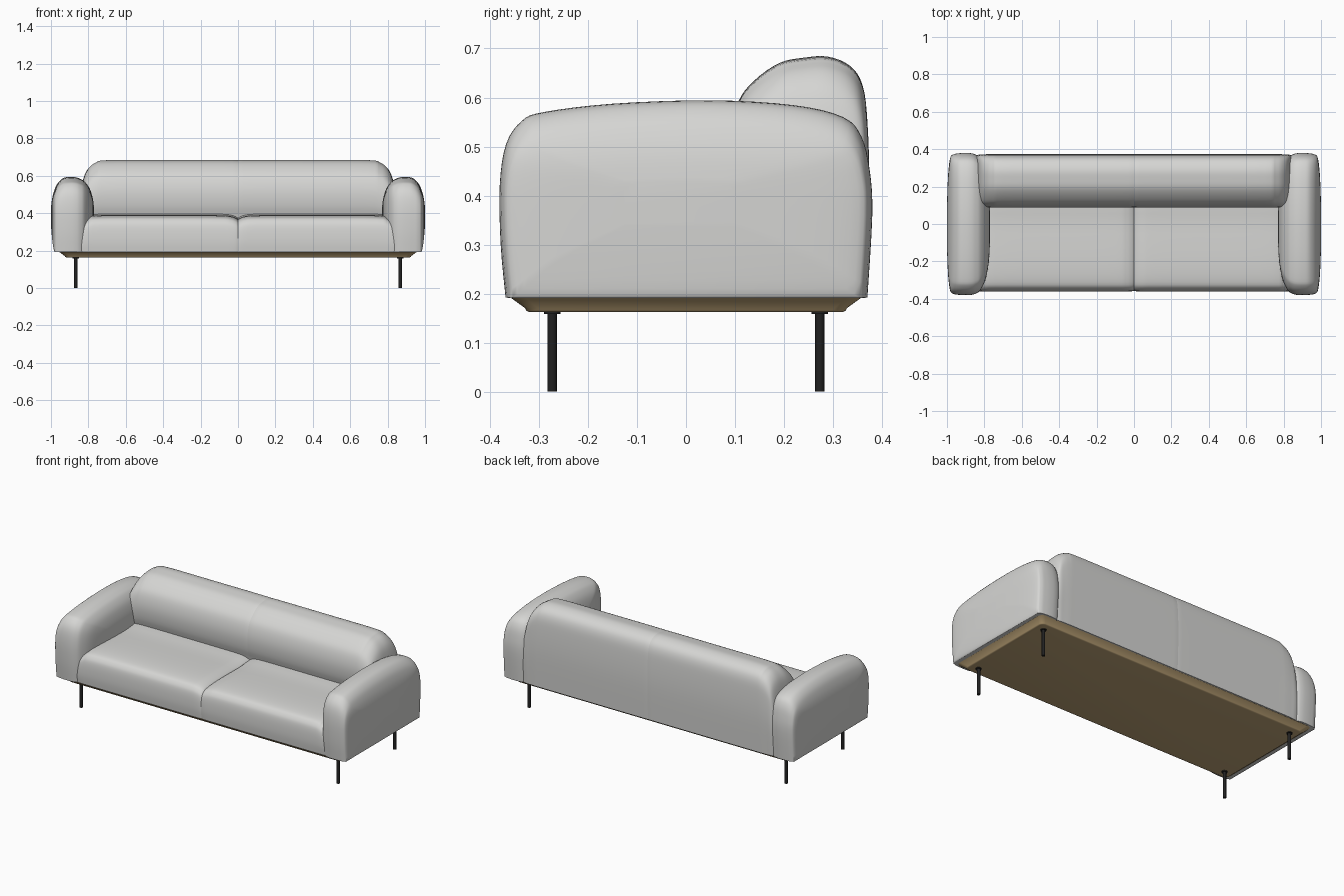
import bpy, bmesh
from mathutils import Vector, Matrix

cube = bpy.data.objects.get("Cube")
if cube:
    bpy.data.objects.remove(cube, do_unlink=True)


def material(name, rgb):
    m = bpy.data.materials.new(name)
    m.use_nodes = True
    m.diffuse_color = (*rgb, 1)
    m.node_tree.nodes["Principled BSDF"].inputs["Base Color"].default_value = (*rgb, 1)
    return m


fabric = material("pale grey fabric", (0.67, 0.67, 0.655))
wood = material("oak wood", (0.5, 0.36, 0.18))
metal = material("black metal", (0.015, 0.015, 0.015))


def finish(name, bm, mat, angle=0.7):
    bmesh.ops.recalc_face_normals(bm, faces=bm.faces)
    mesh = bpy.data.meshes.new(name)
    bm.to_mesh(mesh)
    bm.free()
    mesh.materials.append(mat)
    ob = bpy.data.objects.new(name, mesh)
    bpy.context.collection.objects.link(ob)
    bpy.ops.object.select_all(action="DESELECT")
    ob.select_set(True)
    bpy.context.view_layer.objects.active = ob
    bpy.ops.object.shade_smooth_by_angle(angle=angle)
    return ob


def spline(points, steps):
    """Smooth open curve through points of any dimension."""
    p = [points[0]] + list(points) + [points[-1]]
    out = []
    for a, b, c, d in zip(p, p[1:], p[2:], p[3:]):
        for i in range(steps):
            t = i / steps
            out.append([0.5 * (2 * q + (r - o) * t + (2 * o - 5 * q + 4 * r - s) * t * t
                               + (3 * q - o - 3 * r + s) * t ** 3)
                        for o, q, r, s in zip(a, b, c, d)])
    return out + [list(points[-1])]


def cushion(name, outline, rows, centre, side):
    """Loft a (y, z) outline along x; rows are x, y scale, top scale, bottom scale."""
    cy, cz = centre
    ring_points = spline(outline, 4)
    bm = bmesh.new()
    rings = []
    for x, sy, top, low in spline(rows, 4):
        rings.append([bm.verts.new((side * x, cy + (y - cy) * sy,
                                    cz + (z - cz) * (top if z > cz else low)))
                      for y, z in ring_points])
    n = len(ring_points)
    for r, s in zip(rings, rings[1:]):
        for i in range(n):
            j = (i + 1) % n
            bm.faces.new((r[i], r[j], s[j], s[i]))
    bm.faces.new(rings[0])
    bm.faces.new(rings[-1])
    return finish(name, bm, fabric)


# Outlines seen from the side
arm_outline = [(-0.368, 0.192), (-0.378, 0.3), (-0.38, 0.42), (-0.367, 0.505),
               (-0.335, 0.552), (-0.29, 0.57), (-0.15, 0.587), (0.05, 0.594),
               (0.22, 0.584), (0.32, 0.56), (0.358, 0.52), (0.375, 0.45),
               (0.38, 0.36), (0.37, 0.192)]
arm_rows = [(0.77, 0.2, 0.15, 0.2), (0.776, 0.5, 0.4, 0.45), (0.793, 0.76, 0.68, 0.75),
            (0.82, 0.92, 0.87, 0.96), (0.845, 0.975, 0.95, 1), (0.87, 0.995, 0.992, 1),
            (0.9, 1, 1, 1), (0.935, 0.995, 0.965, 1), (0.965, 0.98, 0.82, 1),
            (0.983, 0.93, 0.62, 0.97), (0.994, 0.7, 0.4, 0.65), (1, 0.3, 0.15, 0.3)]

seat_outline = [(-0.356, 0.192), (-0.361, 0.25), (-0.358, 0.32), (-0.345, 0.357),
                (-0.31, 0.378), (-0.2, 0.388), (0, 0.387), (0.2, 0.38), (0.2, 0.192)]
seat_rows = [(0, 0.985, 0.89, 1), (0.012, 0.995, 0.93, 1), (0.04, 1, 0.975, 1),
             (0.1, 1, 1, 1), (0.4, 1, 1.005, 1), (0.74, 1, 1, 1),
             (0.8, 1, 0.94, 1), (0.83, 0.995, 0.84, 1), (0.848, 0.985, 0.7, 1)]

back_outline = [(0.14, 0.192), (0.115, 0.36), (0.094, 0.44), (0.09, 0.52),
                (0.107, 0.592), (0.14, 0.635), (0.19, 0.67), (0.24, 0.681),
                (0.29, 0.683), (0.335, 0.664), (0.36, 0.625), (0.37, 0.55),
                (0.374, 0.4), (0.367, 0.192)]
back_rows = [(0, 0.97, 0.985, 1), (0.01, 0.99, 0.994, 1), (0.03, 1, 1, 1),
             (0.4, 1, 1, 1), (0.7, 1, 0.998, 1), (0.76, 1, 0.972, 1),
             (0.8, 0.99, 0.91, 1), (0.825, 0.98, 0.81, 1), (0.845, 0.95, 0.62, 1)]

# Upholstery, one set per side
for label, side in (("left", 1), ("right", -1)):
    cushion(label + "_arm", arm_outline, arm_rows, (-0.02, 0.4), side)
    cushion(label + "_seat_cushion", seat_outline, seat_rows, (-0.08, 0.192), side)
    cushion(label + "_back_cushion", back_outline, back_rows, (0.23, 0.192), side)

# Wooden base with rounded corners and an undercut lower edge
bm = bmesh.new()
bmesh.ops.create_cube(bm, size=1, matrix=Matrix.Translation((0, 0, 0.177))
                      @ Matrix.Diagonal((1.91, 0.716, 0.03, 1)))
upright = [e for e in bm.edges if abs(e.verts[0].co.z - e.verts[1].co.z) > 0.01]
bmesh.ops.bevel(bm, geom=upright, offset=0.03, segments=5, profile=0.5, affect="EDGES")
for v in bm.verts:
    if v.co.z < 0.17:
        v.co.x -= 0.03 if v.co.x > 0 else -0.03
        v.co.y -= 0.03 if v.co.y > 0 else -0.03
lower = [v for v in bm.verts if v.co.z < 0.17]
rim = {e for v in lower for e in v.link_edges if e.other_vert(v) in lower}
bmesh.ops.bevel(bm, geom=list(rim), offset=0.012, segments=3, profile=0.5, affect="EDGES")
finish("wooden_base", bm, wood, 0.6)

# Thin round legs with mounting discs
for fb, y in (("front", -0.273), ("back", 0.273)):
    for label, side in (("left", 1), ("right", -1)):
        bm = bmesh.new()
        for radius, low, high in ((0.0095, 0, 0.163), (0.017, 0.158, 0.164)):
            bmesh.ops.create_cone(bm, cap_ends=True, segments=20, radius1=radius,
                                  radius2=radius, depth=high - low,
                                  matrix=Matrix.Translation((side * 0.868, y, (low + high) / 2)))
        finish(fb + "_" + label + "_leg", bm, metal)
